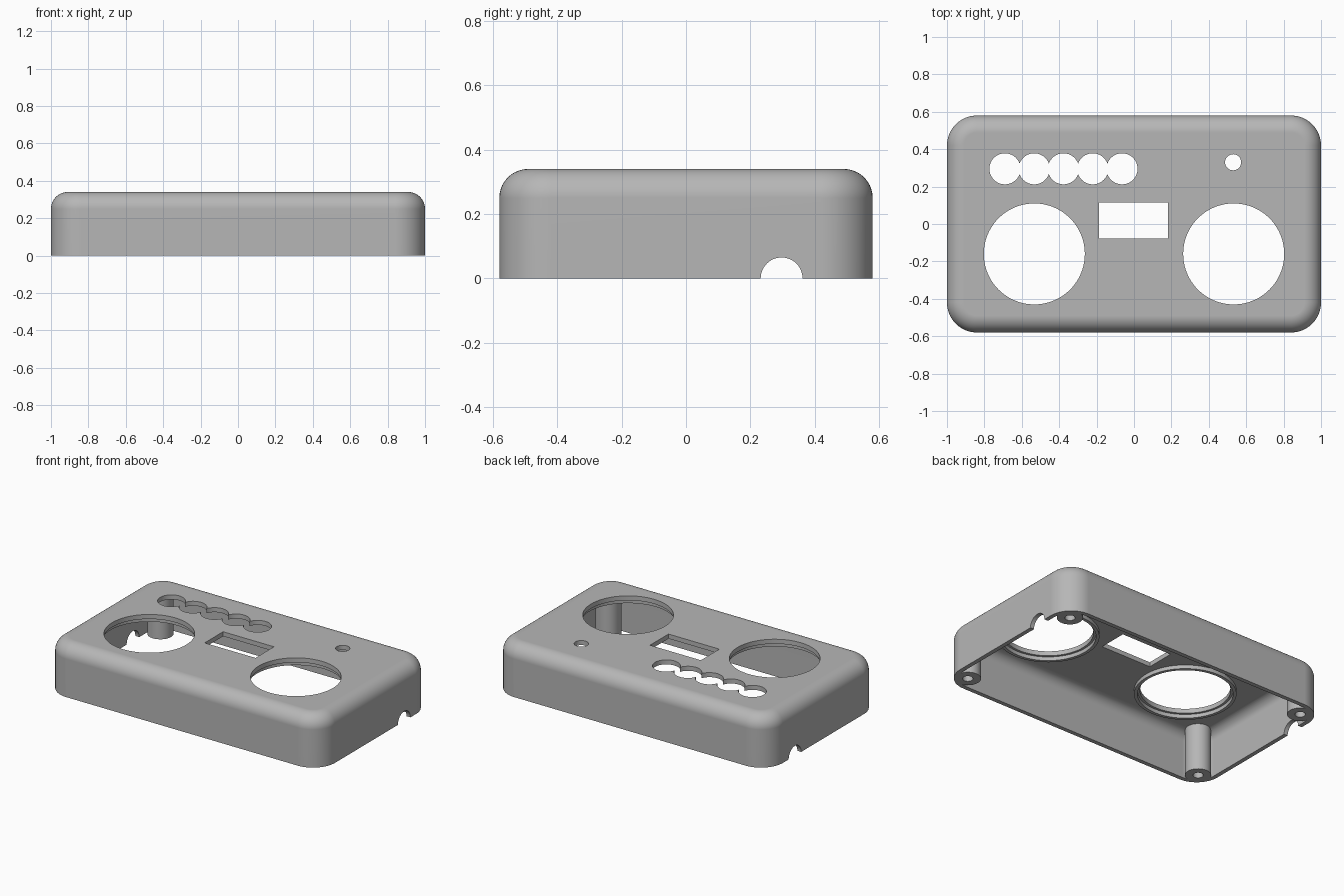
import bpy, bmesh
from math import sin, cos, pi, radians
from mathutils import Matrix

# Main sizes
HX, HY, HEIGHT = 1.0, 0.58, 0.34
CORNER, FILLET = 0.16, 0.09
WALL, ROOF = 0.028, 0.03
CEILING = HEIGHT - ROOF
SPEAKERS = [(-0.533, -0.16), (0.533, -0.16)]
POSTS = [(sx * 0.895, sy * 0.473) for sx in (-1, 1) for sy in (-1, 1)]

old = bpy.data.objects.get("Cube")
if old:
    bpy.data.objects.remove(old, do_unlink=True)

plastic = bpy.data.materials.new("grey plastic")
plastic.use_nodes = True
GREY = (0.47, 0.47, 0.47, 1)
plastic.diffuse_color = GREY
plastic.node_tree.nodes["Principled BSDF"].inputs["Base Color"].default_value = GREY


def make_object(name, bm):
    bmesh.ops.recalc_face_normals(bm, faces=bm.faces)
    mesh = bpy.data.meshes.new(name)
    bm.to_mesh(mesh)
    bm.free()
    mesh.materials.append(plastic)
    obj = bpy.data.objects.new(name, mesh)
    bpy.context.scene.collection.objects.link(obj)
    return obj


def outline(hx, hy, r, steps=12):
    """Rounded rectangle points, counter-clockwise."""
    pts = []
    for q, (sx, sy) in enumerate([(1, 1), (-1, 1), (-1, -1), (1, -1)]):
        for i in range(steps + 1):
            a = (q + i / steps) * pi / 2
            pts.append((sx * (hx - r) + r * cos(a), sy * (hy - r) + r * sin(a)))
    return pts


def rounded_box(name, hx, hy, corner, bottom, top, fillet, steps=10):
    """Rounded rectangle block with a rounded top edge."""
    bm = bmesh.new()
    levels = [(0, bottom)]
    for i in range(steps + 1):
        a = i / steps * pi / 2
        levels.append((fillet * (1 - cos(a)), top - fillet + fillet * sin(a)))
    rings = []
    for inset, z in levels:
        pts = outline(hx - inset, hy - inset, corner - inset)
        rings.append([bm.verts.new((x, y, z)) for x, y in pts])
    n = len(rings[0])
    for low, high in zip(rings, rings[1:]):
        for i in range(n):
            j = (i + 1) % n
            bm.faces.new((low[i], low[j], high[j], high[i]))
    bm.faces.new(rings[0][::-1])
    bm.faces.new(rings[-1])
    return make_object(name, bm)


def cylinder(name, x, y, r, z0, z1, segments=64):
    bm = bmesh.new()
    bmesh.ops.create_cone(bm, cap_ends=True, segments=segments, radius1=r, radius2=r,
                          depth=z1 - z0, matrix=Matrix.Translation((x, y, (z0 + z1) / 2)))
    return make_object(name, bm)


def subtract(target, cutter):
    """Cut one solid from another and discard the cutter."""
    mod = target.modifiers.new("cut", "BOOLEAN")
    mod.operation = "DIFFERENCE"
    mod.solver = "EXACT"
    mod.object = cutter
    cutter.hide_render = True
    bpy.context.view_layer.objects.active = target
    bpy.ops.object.modifier_apply(modifier=mod.name)
    bpy.data.objects.remove(cutter, do_unlink=True)


# Cavity, leaving material for the screw posts and speaker lips
cavity = rounded_box("cavity", HX - WALL, HY - WALL, CORNER - WALL, -0.1, CEILING, 0.065)
for x, y in POSTS:
    subtract(cavity, cylinder("post", x, y, 0.078, -0.2, 0.5, 48))
for x, y in SPEAKERS:
    subtract(cavity, cylinder("lip", x, y, 0.305, CEILING - 0.025, 0.5, 96))

# Shell
case = rounded_box("enclosure_cover", HX, HY, CORNER, 0, HEIGHT, FILLET)
subtract(case, cavity)

# Speaker openings with a stepped seat underneath
for x, y in SPEAKERS:
    subtract(case, cylinder("seat", x, y, 0.285, 0.2, CEILING, 96))
    subtract(case, cylinder("opening", x, y, 0.27, 0.1, 0.5, 96))

# Row of button holes and the small indicator hole
for i in range(5):
    subtract(case, cylinder("button", -0.69 + i * 0.1565, 0.295, 0.083, 0.2, 0.5))
subtract(case, cylinder("indicator", 0.53, 0.33, 0.043, 0.2, 0.5, 32))

# Display window
bm = bmesh.new()
bmesh.ops.create_cube(bm, size=1, matrix=Matrix.Translation((-0.003, 0.018, 0.35))
                      @ Matrix.Diagonal((0.37, 0.192, 0.3, 1)))
subtract(case, make_object("window", bm))

# Blind screw holes in the posts
for x, y in POSTS:
    subtract(case, cylinder("screw", x, y, 0.031, -0.1, 0.24, 32))

# Cable notches through both side walls
for side in (-1, 1):
    bm = bmesh.new()
    place = Matrix.Translation((side, 0.297, 0)) @ Matrix.Rotation(pi / 2, 4, "Y")
    bmesh.ops.create_cone(bm, cap_ends=True, segments=48, radius1=0.065, radius2=0.065,
                          depth=0.14, matrix=place)
    subtract(case, make_object("notch", bm))

# Smooth curved faces, keep edges crisp
bpy.ops.object.select_all(action="DESELECT")
case.select_set(True)
bpy.context.view_layer.objects.active = case
bpy.ops.object.shade_smooth_by_angle(angle=radians(30))
weighted = case.modifiers.new("weighted normals", "WEIGHTED_NORMAL")
weighted.keep_sharp = True
